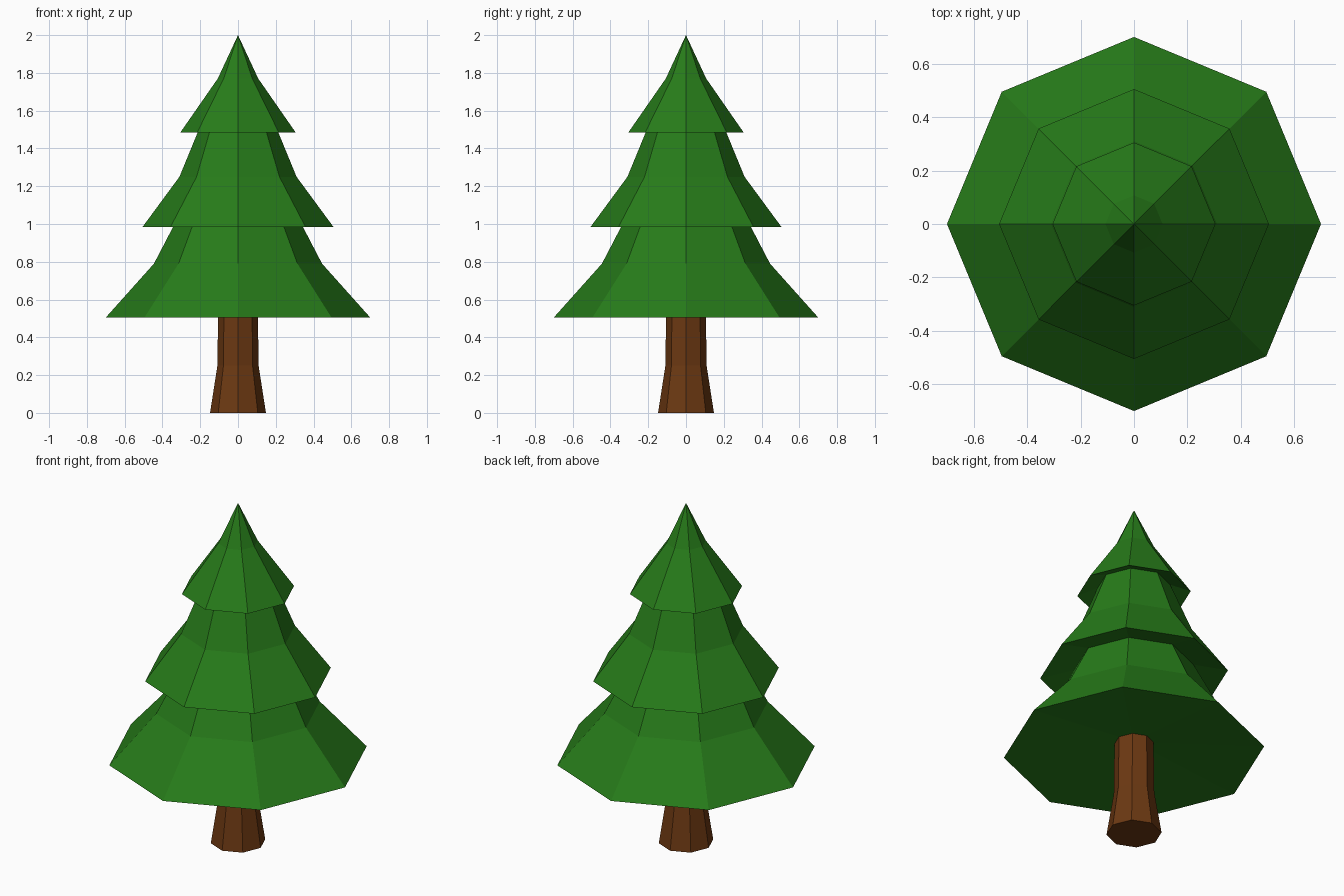
import bpy, bmesh
from math import cos, sin, tau

if "Cube" in bpy.data.objects:
    bpy.data.objects.remove(bpy.data.objects["Cube"])

SIDES = 8


def lathe(name, profile, color):
    """Revolve (radius, z) points into a flat-faced octagonal solid."""
    bm = bmesh.new()
    rings = []
    for r, z in profile:
        if r == 0:
            rings.append([bm.verts.new((0, 0, z))] * SIDES)
        else:
            rings.append([bm.verts.new((r * cos(tau * i / SIDES), r * sin(tau * i / SIDES), z))
                          for i in range(SIDES)])
    for low, high in zip(rings, rings[1:]):
        for i in range(SIDES):
            j = (i + 1) % SIDES
            corners = [low[i], low[j], high[j], high[i]]
            bm.faces.new(list(dict.fromkeys(corners)))
    bmesh.ops.recalc_face_normals(bm, faces=bm.faces)
    mesh = bpy.data.meshes.new(name)
    bm.to_mesh(mesh)
    bm.free()
    mat = bpy.data.materials.new(name + "_color")
    mat.diffuse_color = (*color, 1)
    mat.use_nodes = True
    mat.node_tree.nodes["Principled BSDF"].inputs["Base Color"].default_value = mat.diffuse_color
    mesh.materials.append(mat)
    obj = bpy.data.objects.new(name, mesh)
    bpy.context.collection.objects.link(obj)
    return obj


# Trunk with a flared foot
lathe("trunk", [(0, 0), (0.148, 0), (0.109, 0.25), (0.105, 0.56)], (0.15, 0.04, 0.006))

# Three flared tiers of foliage, each with a slightly hollow underside
lathe("foliage", [
    (0.105, 0.56), (0.70, 0.505), (0.445, 0.79), (0.32, 1.03),
    (0.505, 0.985), (0.31, 1.25), (0.195, 1.53),
    (0.305, 1.485), (0.107, 1.77), (0, 2.0),
], (0.02, 0.2, 0.01))
